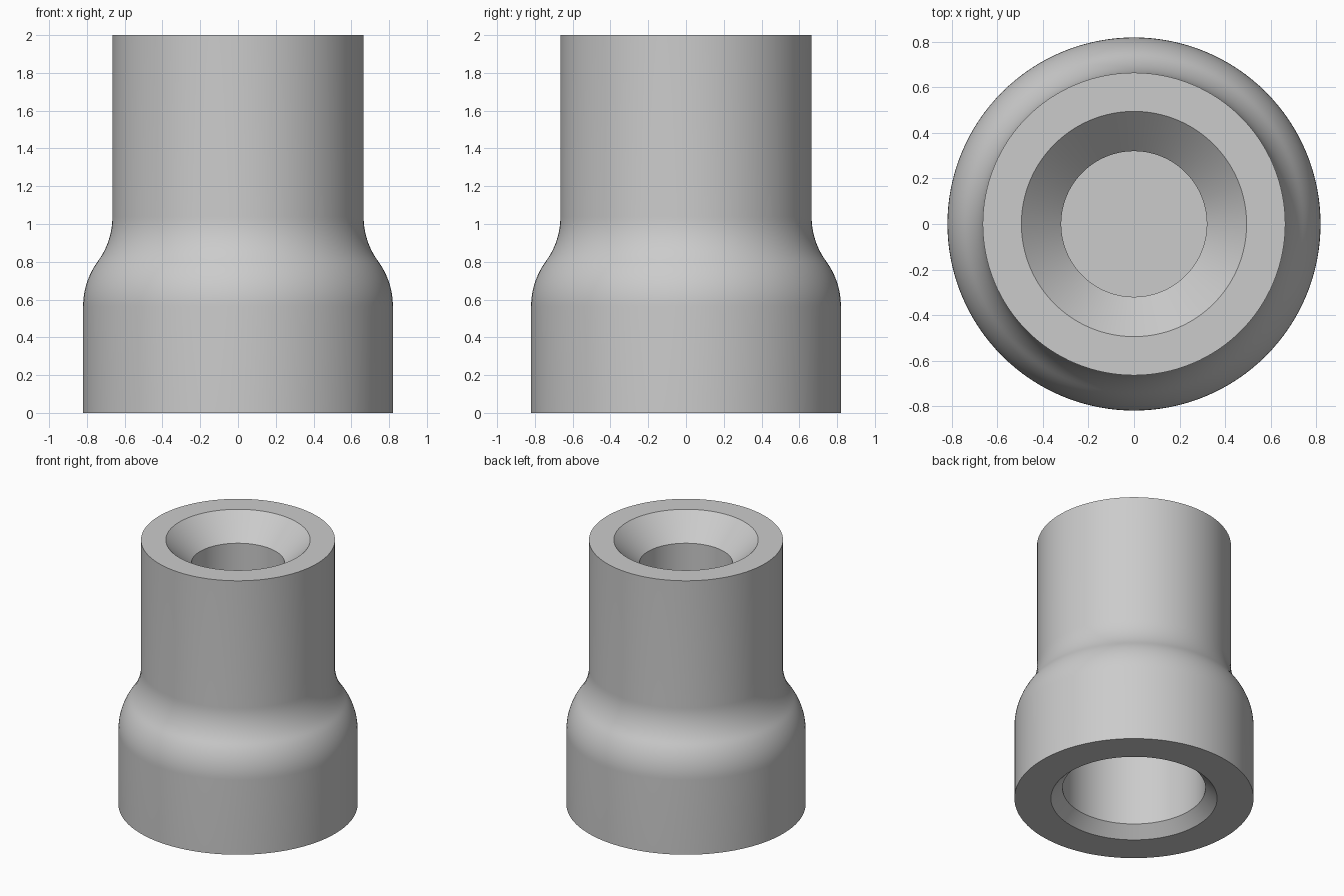
import bpy, bmesh, math

cube = bpy.data.objects.get("Cube")
if cube:
    bpy.data.objects.remove(cube, do_unlink=True)

SEGMENTS = 128
ARC_STEPS = 12
BASE_R, NECK_R = 0.82, 0.665
SHOULDER_Z, BEND = 0.565, 0.4   # start height and radius of both shoulder arcs


def shoulder():
    """S-shaped shoulder made of two tangent arcs, from base to neck."""
    sweep = math.acos(1 - (BASE_R - NECK_R) / (2 * BEND))
    rise = 2 * BEND * math.sin(sweep)
    angles = [sweep * i / ARC_STEPS for i in range(ARC_STEPS + 1)]
    lower = [(BASE_R - BEND * (1 - math.cos(a)), SHOULDER_Z + BEND * math.sin(a))
             for a in angles]
    upper = [(NECK_R + BEND * (1 - math.cos(a)),
              SHOULDER_Z + rise - BEND * math.sin(a)) for a in reversed(angles)]
    return lower + upper[1:]


def lathe(name, profile, material):
    """Revolve a (radius, height) profile around the z axis."""
    bm = bmesh.new()
    verts = [bm.verts.new((r, 0, z)) for r, z in profile]
    edges = [bm.edges.new(pair) for pair in zip(verts, verts[1:])]
    bmesh.ops.spin(bm, geom=verts + edges, cent=(0, 0, 0), axis=(0, 0, 1),
                   angle=math.tau, steps=SEGMENTS, use_duplicate=False)
    bmesh.ops.remove_doubles(bm, verts=bm.verts[:], dist=0.0001)
    bmesh.ops.recalc_face_normals(bm, faces=bm.faces[:])
    mesh = bpy.data.meshes.new(name)
    bm.to_mesh(mesh)
    bm.free()
    mesh.materials.append(material)
    obj = bpy.data.objects.new(name, mesh)
    bpy.context.collection.objects.link(obj)
    bpy.ops.object.select_all(action="DESELECT")
    obj.select_set(True)
    bpy.context.view_layer.objects.active = obj
    bpy.ops.object.shade_smooth_by_angle(angle=math.radians(30))
    return obj


# Plain grey
grey = bpy.data.materials.new("plain_grey")
grey.use_nodes = True
colour = (0.6, 0.6, 0.6, 1)
grey.diffuse_color = colour
grey.node_tree.nodes["Principled BSDF"].inputs["Base Color"].default_value = colour

# Lower socket with a small chamfer, then the outer wall, then the upper bore
lower_socket = [(0, 0.8), (0.49, 0.8), (0.49, 0.08), (0.57, 0)]
outer_wall = [(BASE_R, 0)] + shoulder() + [(NECK_R, 2)]
upper_bore = [(0.495, 2), (0.32, 1.825), (0.32, 1.0), (0, 1.0)]
lathe("stepped_sleeve", lower_socket + outer_wall + upper_bore, grey)
